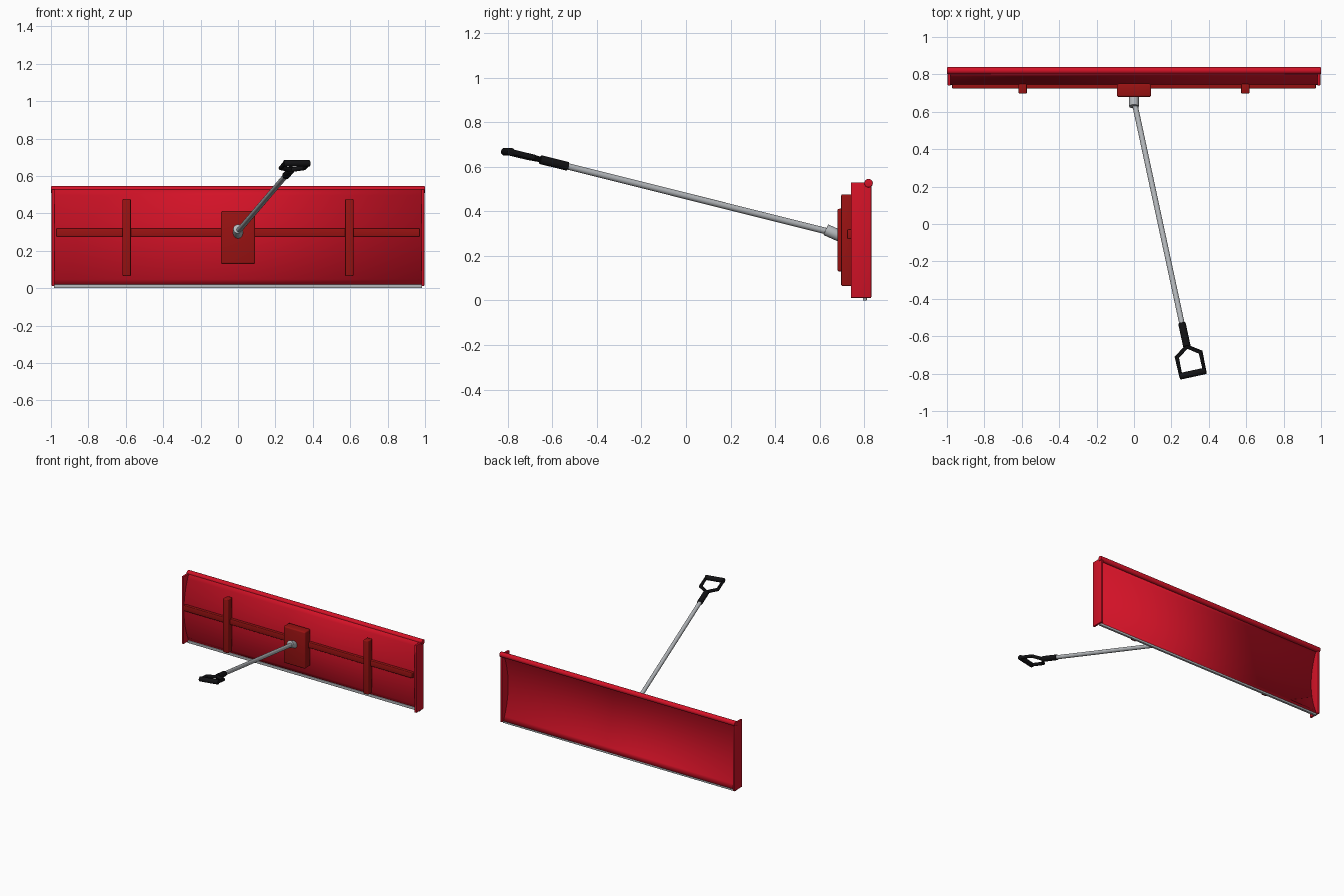
import bpy, bmesh
from math import pi
from mathutils import Vector

cube = bpy.data.objects.get("Cube")
if cube:
    bpy.data.objects.remove(cube, do_unlink=True)


def material(name, colour, rough=0.5):
    m = bpy.data.materials.new(name)
    m.use_nodes = True
    m.diffuse_color = (*colour, 1)
    bsdf = m.node_tree.nodes["Principled BSDF"]
    bsdf.inputs["Base Color"].default_value = (*colour, 1)
    bsdf.inputs["Roughness"].default_value = rough
    return m


RED = material("bright red", (0.65, 0.006, 0.02))
DARK_RED = material("dark red", (0.32, 0.006, 0.006))
STEEL = material("steel grey", (0.46, 0.48, 0.5))
BLACK = material("black plastic", (0.006, 0.006, 0.007))


def finish(bm, name, mat):
    bmesh.ops.recalc_face_normals(bm, faces=bm.faces)
    mesh = bpy.data.meshes.new(name)
    bm.to_mesh(mesh)
    bm.free()
    mesh.materials.append(mat)
    ob = bpy.data.objects.new(name, mesh)
    bpy.context.collection.objects.link(ob)
    return ob


def smooth(ob, angle=40):
    bpy.ops.object.select_all(action="DESELECT")
    ob.select_set(True)
    bpy.context.view_layer.objects.active = ob
    bpy.ops.object.shade_smooth_by_angle(angle=angle * pi / 180)


def box(name, lo, hi, mat, bevel=0.0):
    lo, hi = Vector(lo), Vector(hi)
    bm = bmesh.new()
    bmesh.ops.create_cube(bm, size=1)
    bmesh.ops.scale(bm, vec=hi - lo, verts=bm.verts)
    bmesh.ops.translate(bm, vec=(lo + hi) / 2, verts=bm.verts)
    if bevel:
        bmesh.ops.bevel(bm, geom=bm.edges[:], offset=bevel, segments=3,
                        profile=0.5, affect="EDGES")
    ob = finish(bm, name, mat)
    if bevel:
        smooth(ob)
    return ob


def rod(name, a, b, radius, mat, sides=24, bevel=0.0):
    a, b = Vector(a), Vector(b)
    bm = bmesh.new()
    bmesh.ops.create_cone(bm, cap_ends=True, segments=sides, radius1=radius,
                          radius2=radius, depth=(b - a).length)
    if bevel:
        rims = [e for e in bm.edges if any(len(f.verts) > 4 for f in e.link_faces)]
        bmesh.ops.bevel(bm, geom=rims, offset=bevel, segments=3,
                        profile=0.5, affect="EDGES")
    turn = (b - a).to_track_quat("Z", "Y").to_matrix()
    bmesh.ops.rotate(bm, matrix=turn, verts=bm.verts)
    bmesh.ops.translate(bm, vec=(a + b) / 2, verts=bm.verts)
    ob = finish(bm, name, mat)
    smooth(ob)
    return ob


def tube_path(name, points, radius, mat, closed=False):
    curve = bpy.data.curves.new(name, "CURVE")
    curve.dimensions = "3D"
    curve.bevel_depth = radius
    curve.bevel_resolution = 3
    curve.use_fill_caps = True
    spline = curve.splines.new("POLY")
    spline.points.add(len(points) - 1)
    for p, co in zip(spline.points, points):
        p.co = (*co, 1)
    spline.use_cyclic_u = closed
    curve.materials.append(mat)
    ob = bpy.data.objects.new(name, curve)
    bpy.context.collection.objects.link(ob)
    bpy.ops.object.select_all(action="DESELECT")
    ob.select_set(True)
    bpy.context.view_layer.objects.active = ob
    bpy.ops.object.convert(target="MESH")
    smooth(bpy.context.object)


# Curved blade: an arc profile swept across the width, softly shaded throughout
STEPS, THICK = 16, 0.012
arc = []
for i in range(STEPS + 1):
    t = 2 * i / STEPS - 1
    arc.append((0.744 + 0.058 * t * t, 0.272 + 0.257 * t))
section = arc + [(y + THICK, z) for y, z in reversed(arc)]
bm = bmesh.new()
ends = [[bm.verts.new((x, y, z)) for y, z in section] for x in (-0.985, 0.985)]
n = len(section)
for i in range(n):
    j = (i + 1) % n
    bm.faces.new((ends[0][i], ends[0][j], ends[1][j], ends[1][i]))
for ring in ends:
    for i in range(STEPS):
        bm.faces.new((ring[i], ring[i + 1], ring[n - 2 - i], ring[n - 1 - i]))
blade = finish(bm, "blade", RED)
for p in blade.data.polygons:
    p.use_smooth = True

# Blade trim: rolled top, steel wear strip and end plates
rod("top_roll", (-1, 0.82, 0.527), (1, 0.82, 0.527), 0.019, RED, bevel=0.004)
box("wear_strip", (-0.985, 0.795, 0), (0.985, 0.812, 0.02), STEEL, 0.002)
for side, s in (("left", 1), ("right", -1)):
    x = sorted((s * 0.98, s * 0.996))
    box(side + "_end_plate", (x[0], 0.74, 0.012), (x[1], 0.832, 0.53), RED, 0.003)
    # Upright stiffener on the front of the blade
    c = s * 0.595
    box(side + "_rib", (c - 0.022, 0.697, 0.065), (c + 0.022, 0.75, 0.477),
        DARK_RED, 0.006)

# Cross bar and mounting plate
box("cross_bar", (-0.972, 0.724, 0.276), (0.972, 0.75, 0.32), DARK_RED, 0.005)
box("mount_plate", (-0.092, 0.68, 0.13), (0.092, 0.75, 0.412), DARK_RED, 0.009)

# Socket and long pole
rod("socket", (0, 0.70, 0.286), (0, 0.628, 0.318), 0.026, STEEL, bevel=0.002)
rod("pole", (0, 0.66, 0.304), (0.26, -0.55, 0.607), 0.0145, STEEL)

# Grip sleeve and the five-sided handle loop
joint = Vector((0.283, -0.655, 0.633))
along = Vector((0.21, -0.978, 0.235))
across = Vector((0.978, 0.21, 0))
rod("grip_sleeve", (0.256, -0.53, 0.602), joint, 0.02, BLACK, bevel=0.003)


def handle_point(a, c):
    return joint + along * a + across * c


corners = [(0, 0), (0.045, -0.065), (0.148, -0.065), (0.148, 0.065), (0.045, 0.065)]
tube_path("handle_loop", [handle_point(*c) for c in corners], 0.0125, BLACK, True)
rod("handle_bar", handle_point(0.148, -0.072), handle_point(0.148, 0.072),
    0.0175, BLACK, bevel=0.004)
